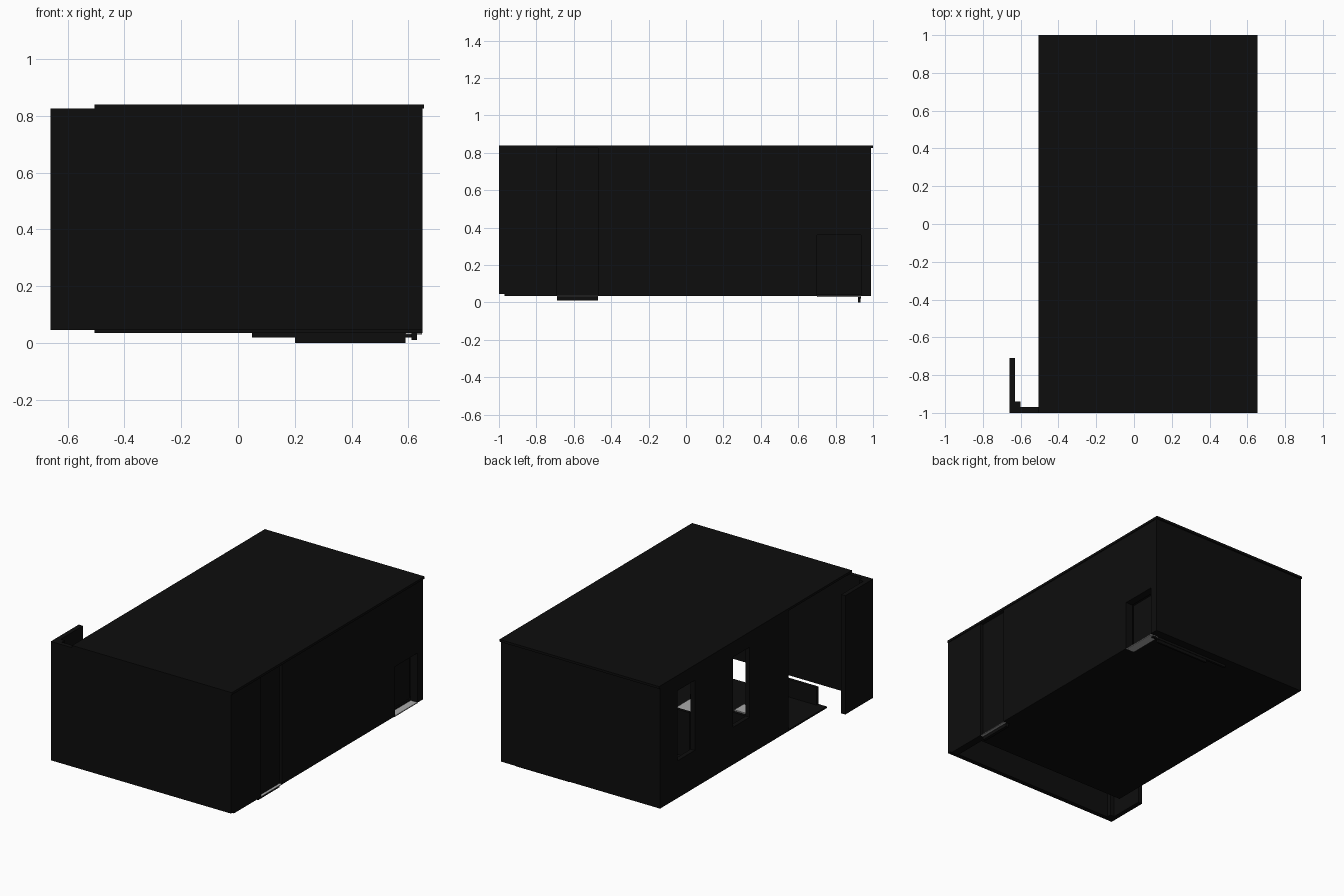
import bpy

cube = bpy.data.objects.get("Cube")
if cube:
    bpy.data.objects.remove(cube, do_unlink=True)


def material(name, value):
    m = bpy.data.materials.new(name)
    m.use_nodes = True
    colour = (value, value, value, 1)
    m.diffuse_color = colour
    m.node_tree.nodes["Principled BSDF"].inputs["Base Color"].default_value = colour
    return m


black = material("matte black", 0.004)
grey = material("light grey", 0.4)


def box(name, x, y, z, mat=black):
    """Box from (low, high) ranges on each axis."""
    bpy.ops.mesh.primitive_cube_add(size=1)
    ob = bpy.context.object
    ob.name = name
    ob.location = [(a + b) / 2 for a, b in (x, y, z)]
    ob.scale = [b - a for a, b in (x, y, z)]
    bpy.ops.object.transform_apply(location=False, rotation=False, scale=True)
    ob.data.materials.append(mat)
    return ob


def side_wall(name, x, y, z, openings):
    """Wall along y, assembled around (y_low, y_high, z_low, z_high) openings."""
    start = y[0]
    for i, (y0, y1, z0, z1) in enumerate(openings):
        box(f"{name}_pier_{i}", x, (start, y0), z)
        if z0 > z[0]:
            box(f"{name}_sill_{i}", x, (y0, y1), (z[0], z0))
        if z1 < z[1]:
            box(f"{name}_lintel_{i}", x, (y0, y1), (z1, z[1]))
        start = y1
    box(f"{name}_end", x, (start, y[1]), z)


# Shell
BASE, TOP = 0.035, 0.825
right_x, left_x = (0.60, 0.65), (-0.505, -0.475)
door_a, door_b = (-0.69, -0.47), (0.70, 0.935)
box("roof", (-0.505, 0.655), (-1, 1), (TOP, 0.84))
box("floor", (-0.505, 0.60), (-0.74, 0.99), (BASE, 0.045))
box("back_wall", (-0.505, 0.65), (0.96, 0.99), (BASE, TOP))
box("front_wall", (-0.66, 0.65), (-1, -0.97), (0.045, TOP))
side_wall("left_wall", left_x, (-0.34, 0.96), (BASE, TOP),
          [(0.06, 0.235, 0.28, 0.74), (0.63, 0.81, 0.28, 0.74)])
side_wall("right_wall", right_x, (-0.97, 0.96), (BASE, TOP),
          [(*door_a, BASE, TOP), (*door_b, BASE, 0.36)])

# Entrance screen at the front corner
box("entrance_screen", (-0.66, -0.63), (-0.97, -0.71), (0.045, TOP))
box("screen_corner_post", (-0.63, -0.60), (-0.97, -0.94), (0.045, TOP))
box("entrance_low_wall", (-0.445, 0.0), (-0.74, -0.72), (0.045, 0.16))

# Recessed doors with pale thresholds
box("tall_door", (0.61, 0.63), door_a, (0.01, TOP))
box("tall_door_threshold", (0.63, 0.648), door_a, (0.032, 0.036), grey)
box("small_door", (0.57, 0.59), door_b, (BASE, 0.36))
box("small_door_threshold", (0.59, 0.648), door_b, (0.03, 0.036), grey)

# Rails under the floor beside the back wall
box("under_floor_rail", (0.05, 0.63), (0.92, 0.935), (0.02, BASE))
box("under_floor_foot", (0.20, 0.59), (0.92, 0.932), (0, 0.02))

# Interior shelving and table
for side, y in (("front", (0.08, 0.10)), ("back", (0.30, 0.32))):
    box(f"shelf_{side}_end", (-0.25, -0.10), y, (0.045, 0.34))
for i in range(3):
    z = 0.11 + i * 0.095
    box(f"shelf_{i}", (-0.25, -0.10), (0.10, 0.30), (z, z + 0.008), grey)
box("table_base", (-0.38, -0.28), (-0.22, -0.08), (0.045, 0.20))
box("table_top", (-0.38, -0.28), (-0.20, -0.10), (0.20, 0.208), grey)
